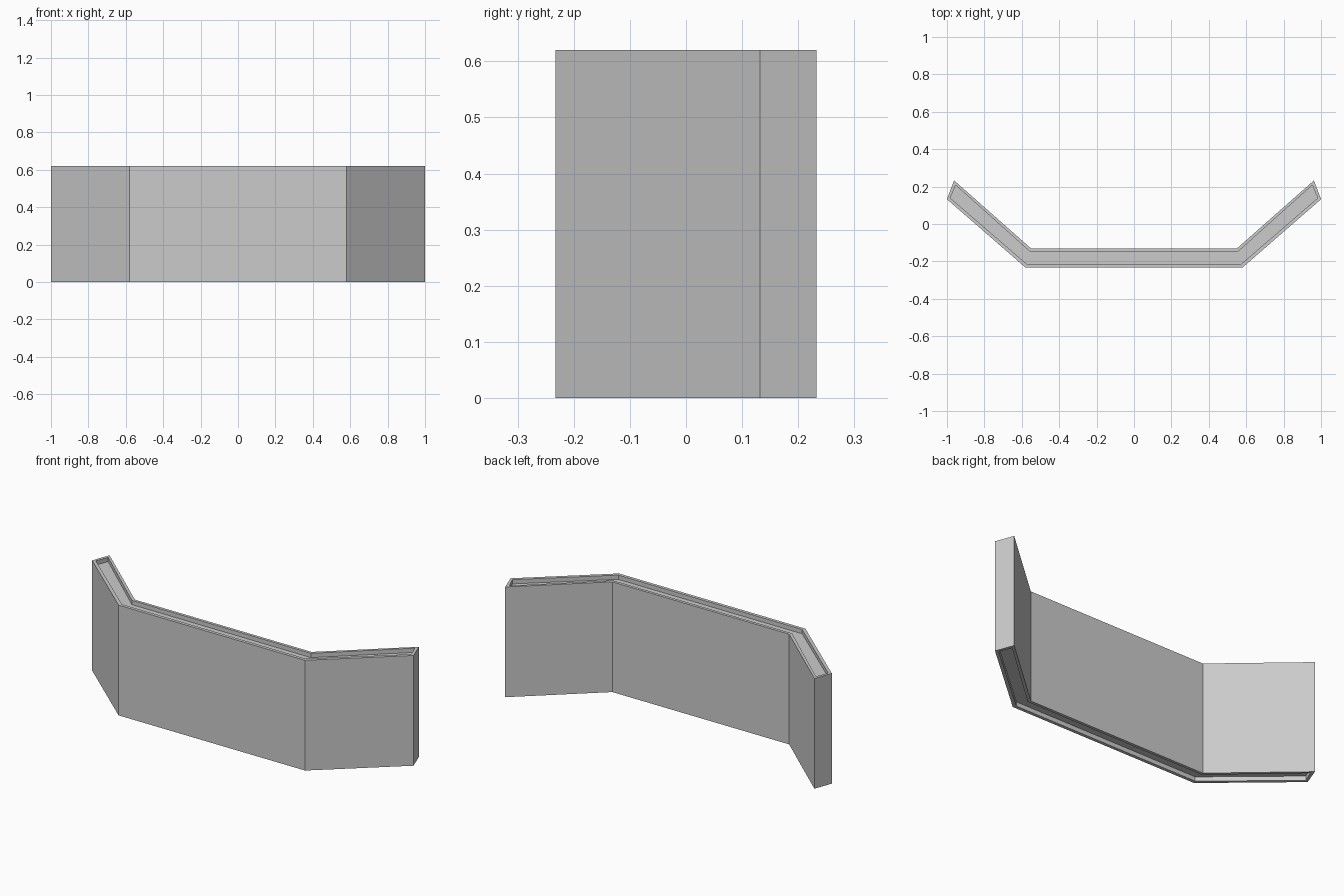
import bpy, bmesh

if "Cube" in bpy.data.objects:
    bpy.data.objects.remove(bpy.data.objects["Cube"])

HEIGHT = 0.62
DEPTH = 0.024   # depth of the channel in the top and bottom

# Right half of the plan outlines, from front bend to back bend
OUTER = [(0.58, -0.233), (1.0, 0.132), (0.962, 0.233), (0.55, -0.131)]
INNER = [(0.572, -0.215), (0.982, 0.139), (0.954, 0.208), (0.557, -0.147)]


def mirrored(half):
    return half + [(-x, y) for x, y in reversed(half)]


def ring(bm, half, z):
    return [bm.verts.new((x, y, z)) for x, y in mirrored(half)]


def bridge(bm, a, b):
    n = len(a)
    for i in range(n):
        j = (i + 1) % n
        bm.faces.new((a[i], a[j], b[j], b[i]))


bm = bmesh.new()
# Rings run from bottom channel floor, over the outside, to top channel floor
rings = [ring(bm, INNER, DEPTH), ring(bm, INNER, 0), ring(bm, OUTER, 0),
         ring(bm, OUTER, HEIGHT), ring(bm, INNER, HEIGHT),
         ring(bm, INNER, HEIGHT - DEPTH)]
for a, b in zip(rings, rings[1:]):
    bridge(bm, a, b)

# Channel floors: right wing, centre panel, left wing
for r in (rings[0], rings[-1]):
    for quad in ((0, 1, 2, 3), (0, 3, 4, 7), (4, 5, 6, 7)):
        bm.faces.new([r[i] for i in quad])

bmesh.ops.recalc_face_normals(bm, faces=bm.faces)
mesh = bpy.data.meshes.new("angled_wall_panel")
bm.to_mesh(mesh)
bm.free()
bpy.context.collection.objects.link(bpy.data.objects.new("angled_wall_panel", mesh))
